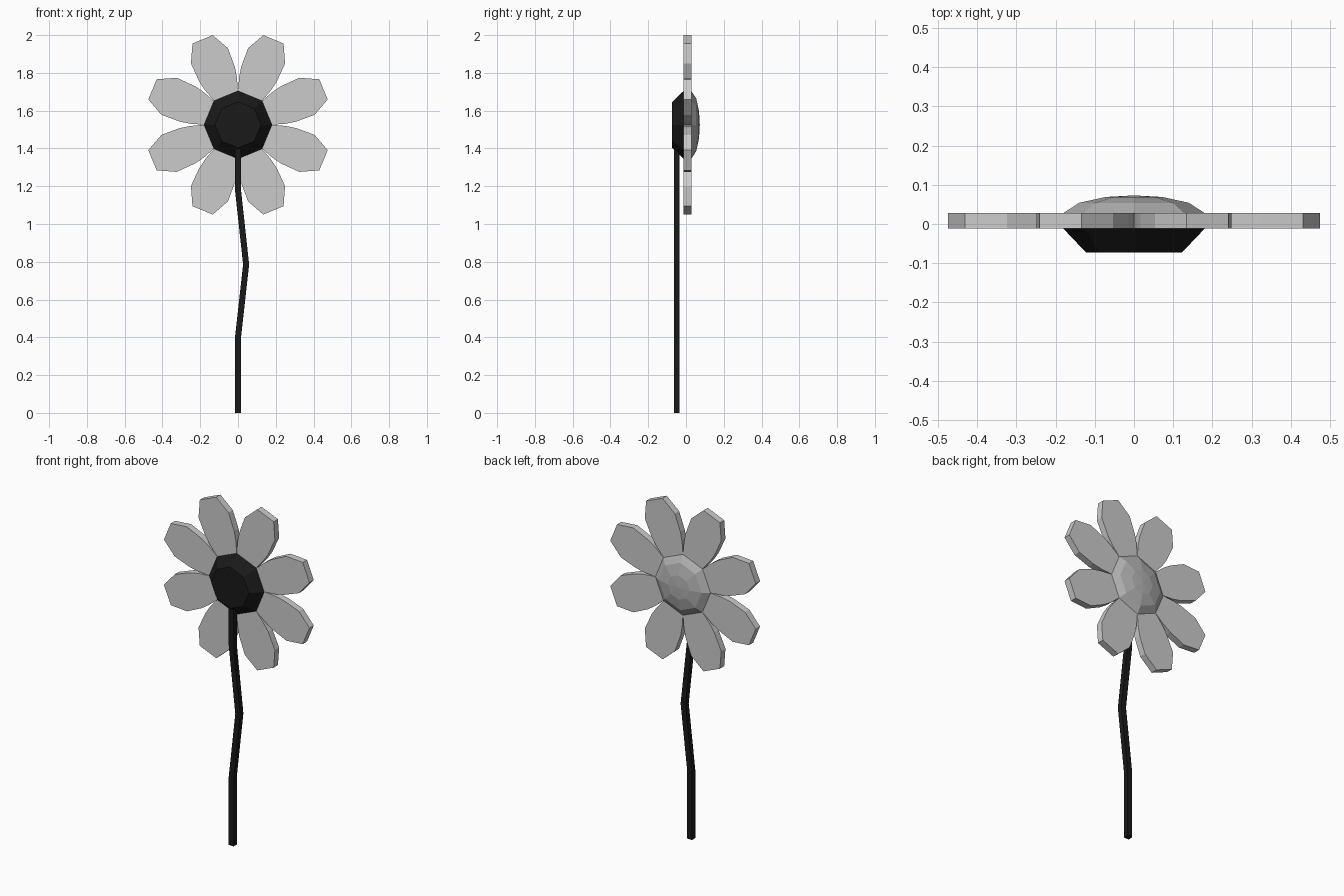
import bpy, bmesh, math
from mathutils import Matrix, Vector

if "Cube" in bpy.data.objects:
    bpy.data.objects.remove(bpy.data.objects["Cube"])

HEAD_Z = 1.525


def material(name, value):
    mat = bpy.data.materials.new(name)
    mat.diffuse_color = (value, value, value, 1)
    mat.use_nodes = True
    mat.node_tree.nodes["Principled BSDF"].inputs["Base Color"].default_value = mat.diffuse_color
    return mat


def finish(bm, name, mat=None):
    bmesh.ops.recalc_face_normals(bm, faces=bm.faces)
    mesh = bpy.data.meshes.new(name)
    bm.to_mesh(mesh)
    bm.free()
    obj = bpy.data.objects.new(name, mesh)
    bpy.context.collection.objects.link(obj)
    if mat:
        mesh.materials.append(mat)
    return obj


def slab(bm, left, right, y0, y1):
    """Strip of matching left/right (x, z) points, given thickness along y."""
    rings = [[bm.verts.new(p) for p in ((a[0], y0, a[1]), (b[0], y0, b[1]),
                                        (b[0], y1, b[1]), (a[0], y1, a[1]))]
             for a, b in zip(left, right)]
    skin(bm, rings)
    return [v for r in rings for v in r]


def skin(bm, rings):
    n = len(rings[0])
    for r, s in zip(rings, rings[1:]):
        for i in range(n):
            j = (i + 1) % n
            bm.faces.new((r[i], r[j], s[j], s[i]))
    bm.faces.new(rings[0])
    bm.faces.new(rings[-1])


def octagon_rings(bm, profile):
    return [[bm.verts.new((r * math.cos(i * math.pi / 4), y,
                           HEAD_Z + r * math.sin(i * math.pi / 4)))
             for i in range(8)] for r, y in profile]


black = material("black", 0.01)
dark_grey = material("dark_grey", 0.45)

# Stem: bent square bar, ending inside the flower head
path = [(0, 0), (0, 0.4), (0.043, 0.785), (0, 1.18), (0, 1.45)]
bm = bmesh.new()
slab(bm, [(x - 0.016, z) for x, z in path], [(x + 0.016, z) for x, z in path],
     -0.064, -0.034)
finish(bm, "stem", black)

# Front cup of the flower head, where the stem joins
bm = bmesh.new()
skin(bm, octagon_rings(bm, [(0.122, -0.073), (0.18, -0.012), (0.18, 0.008)]))
finish(bm, "head_cup", black)

# Faceted dome on the other side
bm = bmesh.new()
rings = octagon_rings(bm, [(0.18, 0.008), (0.18, 0.028), (0.14, 0.054), (0.072, 0.069)])
skin(bm, rings)
bmesh.ops.poke(bm, faces=[f for f in bm.faces if set(f.verts) == set(rings[-1])])
for v in bm.verts:
    if abs(v.co.x) < 0.001 and abs(v.co.z - HEAD_Z) < 0.001:
        v.co.y = 0.073
finish(bm, "head_dome", dark_grey)

# Eight petals around the head: (half width, distance from centre)
outline = [(0.067, 0.162), (0.091, 0.235), (0.102, 0.29), (0.106, 0.395), (0.058, 0.49)]
for k in range(8):
    bm = bmesh.new()
    slab(bm, [(-w, r) for w, r in outline], outline, -0.012, 0.028)
    turn = Matrix.Rotation(math.radians(22.5 + 45 * k), 4, 'Y')
    bm.transform(Matrix.Translation(Vector((0, 0, HEAD_Z))) @ turn)
    finish(bm, f"petal_{k + 1}")
